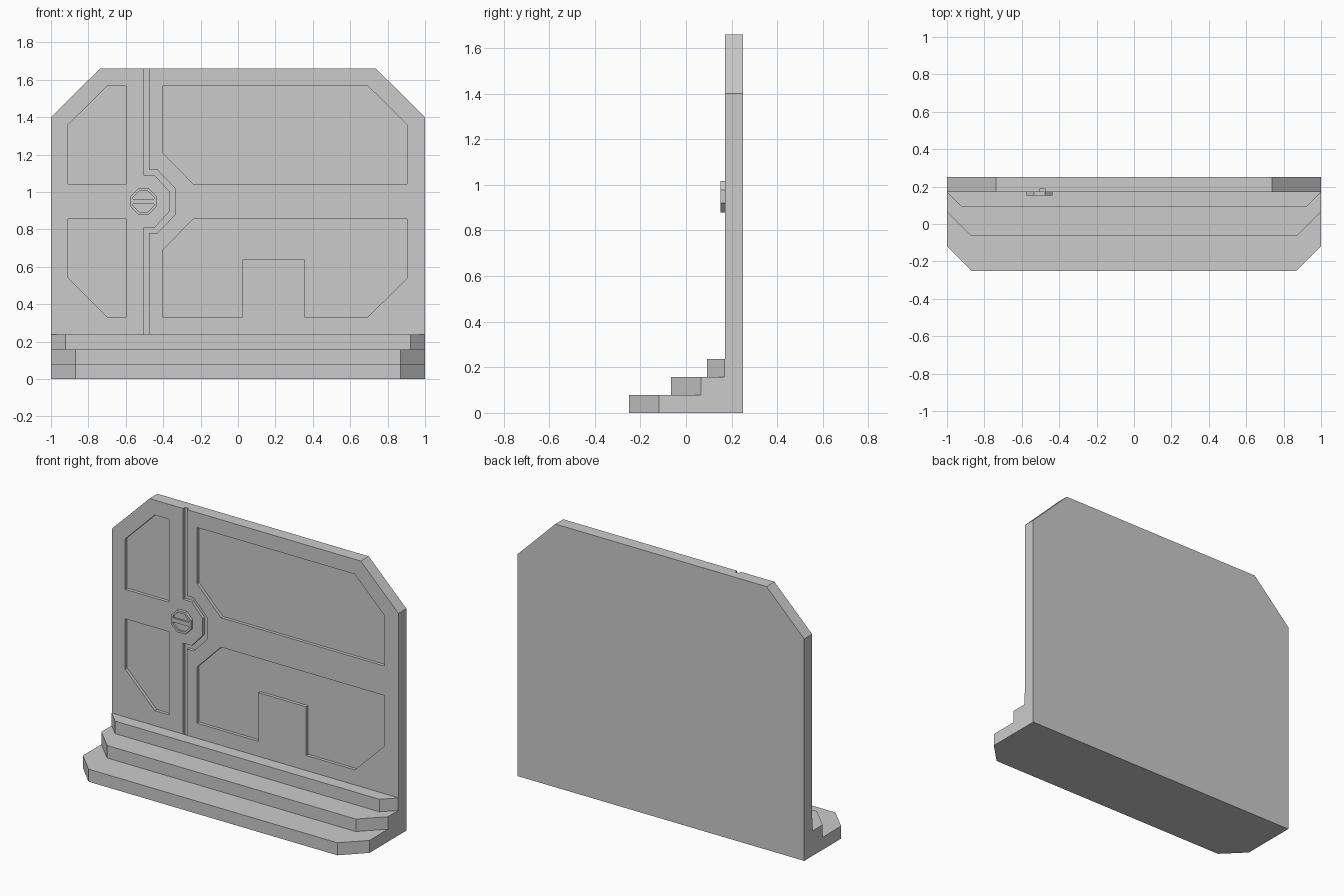
import bpy, bmesh, math

if "Cube" in bpy.data.objects:
    bpy.data.objects.remove(bpy.data.objects["Cube"])

FRONT, BACK = 0.171, 0.25   # wall faces in y
C = 0.949                   # mirror height of the panel layout


def prisms(name, profiles, lo, hi, axis="y"):
    """Extrude closed 2D profiles along y (profile in x,z) or z (profile in x,y)."""
    bm = bmesh.new()
    for prof in profiles:
        def ring(d):
            return [bm.verts.new((u, d, v) if axis == "y" else (u, v, d)) for u, v in prof]
        a, b = ring(lo), ring(hi)
        faces = [bm.faces.new(a), bm.faces.new(b[::-1])]
        n = len(a)
        for i in range(n):
            j = (i + 1) % n
            faces.append(bm.faces.new((a[i], b[i], b[j], a[j])))
    bmesh.ops.recalc_face_normals(bm, faces=bm.faces)
    me = bpy.data.meshes.new(name)
    bm.to_mesh(me)
    bm.free()
    ob = bpy.data.objects.new(name, me)
    bpy.context.collection.objects.link(ob)
    return ob


def carve(target, cutter):
    """Subtract the cutter and discard it."""
    cutter.hide_render = True
    mod = target.modifiers.new("carve", "BOOLEAN")
    mod.operation, mod.solver, mod.object = "DIFFERENCE", "EXACT", cutter
    bpy.context.view_layer.objects.active = target
    bpy.ops.object.modifier_apply(modifier=mod.name)
    bpy.data.objects.remove(cutter)


def up(prof):
    return [(x, C + z) for x, z in prof]


def down(prof):
    return [(x, C - z) for x, z in prof]


# Wall slab with clipped top corners
wall = prisms("wall", [[(-1, 0), (1, 0), (1, 1.4), (0.737, 1.66), (-0.737, 1.66), (-1, 1.4)]],
              FRONT, BACK)

# Recessed panels, mirrored about the middle rail
small = [(-0.908, 0.093), (-0.6, 0.093), (-0.6, 0.617), (-0.7, 0.617), (-0.908, 0.41)]
large = [(-0.405, 0.262), (-0.238, 0.093), (0.904, 0.093), (0.904, 0.41),
         (0.695, 0.617)]
notch = [(0.356, 0.617), (0.356, 0.31), (0.025, 0.31), (0.025, 0.617)]
end = [(-0.405, 0.617)]
carve(wall, prisms("panel_cutter",
                   [up(small), down(small), up(large + end), down(large + notch + end)],
                   0.1, FRONT + 0.02))

# Vertical groove that bends around the lock
outer = [(-0.476, 0.168), (-0.43, 0.168), (-0.337, 0.071)]
inner = [(-0.503, 0.138), (-0.443, 0.138), (-0.366, 0.053)]
groove = ([(-0.476, 1.7)] + up(outer) + down(outer)[::-1] + [(-0.476, 0.2), (-0.503, 0.2)]
          + down(inner) + up(inner)[::-1] + [(-0.503, 1.7)])
carve(wall, prisms("groove_cutter", [groove], 0.1, FRONT + 0.02))

# Octagonal lock with a slot above and below its crossbar
LX, A, I = -0.505, 0.069, 0.056
t = math.tan(math.pi / 8)
octagon = [(LX + A / math.cos(math.pi / 8) * math.cos((k + 0.5) * math.pi / 4),
            C + A / math.cos(math.pi / 8) * math.sin((k + 0.5) * math.pi / 4)) for k in range(8)]
lock = prisms("lock", [octagon], 0.152, FRONT)
half = [(LX - I, 0.013), (LX + I, 0.013), (LX + I, I * t), (LX + I * t, I),
        (LX - I * t, I), (LX - I, I * t)]
carve(lock, prisms("lock_cutter", [up(half), down(half)], 0.1, 0.163))

# Three steps with clipped front corners: front y, side y, front half width
for i, (yf, ys, w) in enumerate([(-0.25, -0.118, 0.868), (-0.065, 0.066, 0.868),
                                 (0.092, FRONT - 0.002, 0.922)]):
    prisms(f"step_{i + 1}", [[(-1, FRONT), (-1, ys), (-w, yf), (w, yf), (1, ys), (1, FRONT)]],
           0.079 * i, 0.079 * (i + 1), "z")
